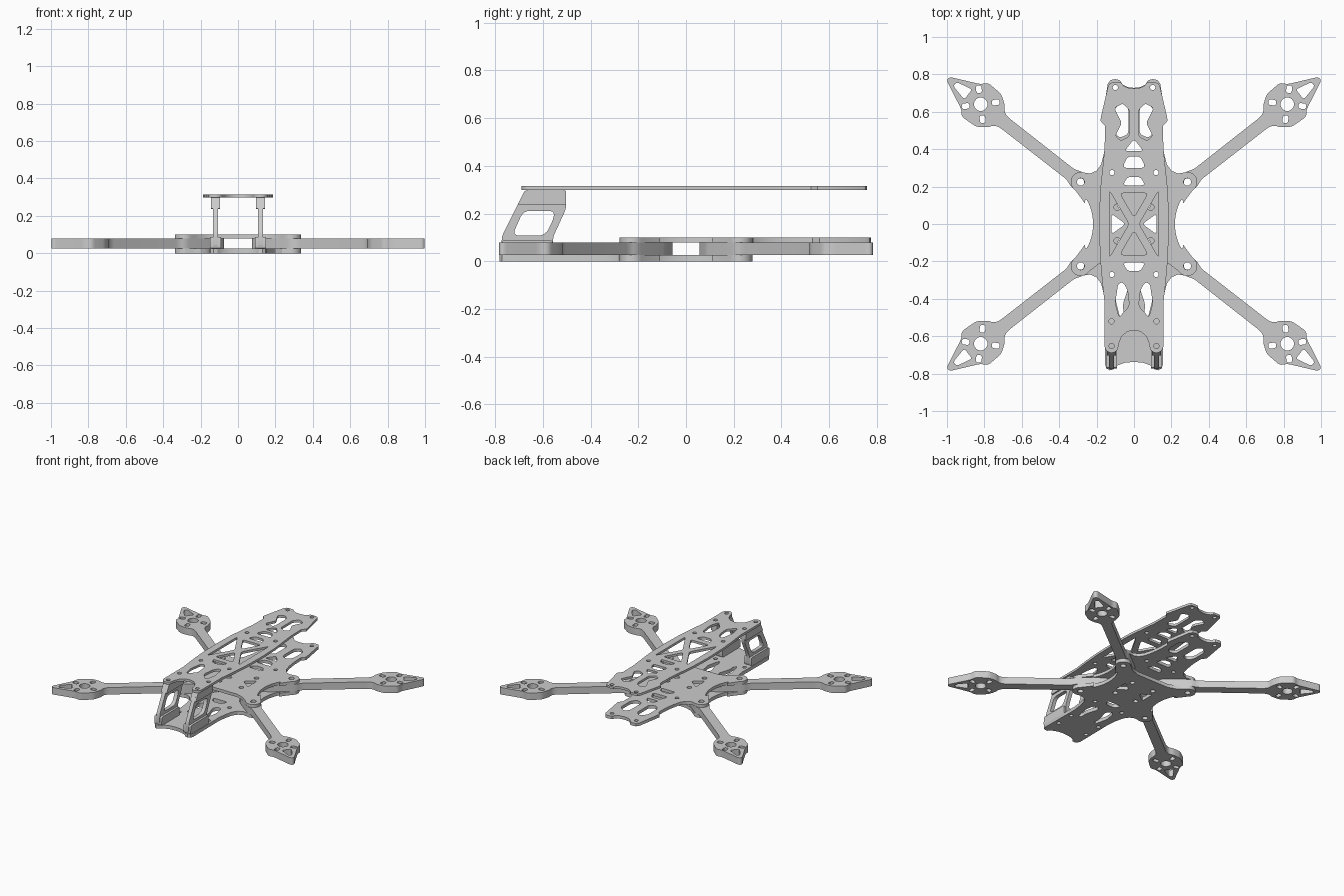
import bpy, bmesh, math
from mathutils import Vector

if "Cube" in bpy.data.objects:
    bpy.data.objects.remove(bpy.data.objects["Cube"])


def rounded(pts, r=0.02, n=4):
    """Polygon with every corner eased by a small curve."""
    out, m = [], len(pts)
    for i in range(m):
        a, p, b = (Vector(pts[(i + k) % m]) for k in (-1, 0, 1))
        s = p + (a - p).normalized() * min(r, (a - p).length * 0.45)
        e = p + (b - p).normalized() * min(r, (b - p).length * 0.45)
        for k in range(n + 1):
            t = k / n
            out.append(s * (1 - t) ** 2 + p * 2 * t * (1 - t) + e * t * t)
    return out


def circle(x, y, r, n=20):
    return [(x + r * math.cos(2 * math.pi * i / n), y + r * math.sin(2 * math.pi * i / n)) for i in range(n)]


def arc(x, y, r, a0, a1, n=14):
    return [(x + r * math.cos(math.radians(a0 + (a1 - a0) * i / n)),
             y + r * math.sin(math.radians(a0 + (a1 - a0) * i / n))) for i in range(n + 1)]


def flip_x(pts):
    return [(-p[0], p[1]) for p in pts]


def flip_y(pts):
    return [(p[0], -p[1]) for p in pts]


def both(*shapes):
    return [s for h in shapes for s in (h, flip_x(h))]


def close(half):
    """Full outline from a right half that starts and ends on x = 0."""
    return half + flip_x(half)[-2:0:-1]


def pair(x, y, r):
    return both(circle(x, y, r))


def sheet(name, loops, lo, hi, sideways=False):
    """Flat part: first loop is the outline, the rest are cutouts."""
    cu = bpy.data.curves.new(name, 'CURVE')
    cu.dimensions, cu.fill_mode, cu.extrude = '2D', 'BOTH', (hi - lo) / 2
    for pts in loops:
        sp = cu.splines.new('POLY')
        sp.points.add(len(pts) - 1)
        for q, p in zip(sp.points, pts):
            q.co = (p[0], p[1], 0, 1)
        sp.use_cyclic_u = True
    ob = bpy.data.objects.new(name, cu)
    bpy.context.collection.objects.link(ob)
    mid = (lo + hi) / 2
    if sideways:
        ob.rotation_euler = (math.pi / 2, 0, math.pi / 2)
        ob.location.x = mid
    else:
        ob.location.z = mid
    bpy.ops.object.select_all(action='DESELECT')
    ob.select_set(True)
    bpy.context.view_layer.objects.active = ob
    bpy.ops.object.convert(target='MESH')
    ob = bpy.context.object
    bm = bmesh.new()
    bm.from_mesh(ob.data)
    bmesh.ops.remove_doubles(bm, verts=bm.verts, dist=0.0002)
    bmesh.ops.recalc_face_normals(bm, faces=bm.faces)
    bm.to_mesh(ob.data)
    bm.free()
    bpy.ops.object.shade_smooth_by_angle(angle=math.radians(30))
    return ob


# Hub edge shared by the two lower plates: lobes over the arm screws
LX, LY, LR = 0.285, 0.225, 0.053
waist = rounded([(0.262, -0.15), (0.228, -0.08), (0.216, 0), (0.228, 0.08), (0.262, 0.15)], 0.04)
hub = ([(0, -0.195), (0.13, -0.195), (0.19, -0.215), (0.235, -0.25)]
       + arc(LX, LY * -1, LR, -125, 55) + waist + arc(LX, LY, LR, -55, 110)
       + [(0.235, 0.27), (0.2, 0.285), (0.175, 0.32), (0.16, 0.38)])
side_tri = rounded([(0.12, 0.055), (0.12, -0.055), (0.045, 0)])
hub_holes = (both(side_tri) + pair(LX, LY, 0.02) + pair(LX, -LY, 0.02)
             + pair(0.09, 0.09, 0.017) + pair(0.09, -0.09, 0.017))
slot_near = rounded([(-0.06, 0.207), (0.06, 0.207), (0.035, 0.252), (-0.035, 0.252)])
slot_far = rounded([(-0.062, 0.3), (0.062, 0.3), (0.035, 0.362), (-0.035, 0.362)], 0.025)
arch = rounded([(-0.05, 0.39), (0.05, 0.39), (0, 0.455)])

# Middle plate, reaching to the back
mid_half = hub + [(0.15, 0.45), (0.148, 0.53), (0.172, 0.56), (0.14, 0.75), (0.125, 0.77), (0.1, 0.775),
                  (0.075, 0.768), (0.06, 0.745), (0.035, 0.732), (0, 0.728)]
sheet("middle_plate", [close(mid_half), slot_near, slot_far, arch] + hub_holes
      + pair(0.118, 0.275, 0.014) + pair(0.1, 0.73, 0.014)
      + both(rounded([(0.03, 0.48), (0.03, 0.62), (0.065, 0.65), (0.11, 0.61), (0.11, 0.5), (0.08, 0.46)])),
      0.078, 0.1)

# Bottom plate, reaching to the front
bot_half = hub + [(0.152, 0.45), (0.155, 0.75), (0.147, 0.772), (0.13, 0.782), (0.11, 0.778),
                  (0.09, 0.757), (0.05, 0.742), (0, 0.737)]
front_slot = rounded([(0.03, 0.34), (0.06, 0.31), (0.085, 0.32), (0.1, 0.4), (0.075, 0.5), (0.055, 0.48), (0.06, 0.43)])
bot = ([close(bot_half), slot_near] + hub_holes + both(front_slot) + pair(0.118, 0.27, 0.014)
       + pair(0.12, 0.52, 0.014) + pair(0.12, 0.65, 0.014))
sheet("bottom_plate", [flip_y(s) for s in bot], 0.0, 0.026)

# Top plate
top_half = ([(0, -0.568), (0.035, -0.575), (0.065, -0.6), (0.082, -0.64)]
            + arc(0.12, -0.652, 0.037, 200, 360, 10)
            + [(0.157, -0.42), (0.17, -0.31), (0.181, -0.18), (0.187, 0), (0.181, 0.18), (0.168, 0.3), (0.157, 0.4),
               (0.155, 0.525), (0.18, 0.552), (0.176, 0.575), (0.138, 0.74), (0.128, 0.753), (0.11, 0.758),
               (0.07, 0.757), (0.055, 0.738), (0.03, 0.727), (0, 0.725)])
centre_tri = rounded([(-0.075, 0.165), (0.075, 0.165), (0, 0.035)])
top_side = rounded([(0.132, 0.18), (0.132, -0.18), (0.027, 0)])
rear_slot = rounded([(0.025, 0.47), (0.025, 0.61), (0.06, 0.645), (0.105, 0.62), (0.065, 0.54), (0.1, 0.47), (0.07, 0.445)], 0.015)
fr = rounded([(0.025, -0.44), (0.035, -0.35), (0.06, -0.31), (0.085, -0.32), (0.1, -0.42), (0.08, -0.5), (0.055, -0.47)])
sheet("top_plate", [close(top_half), centre_tri, flip_y(centre_tri), slot_near, flip_y(slot_near), slot_far, arch]
      + both(top_side, rear_slot, fr) + pair(0.118, 0.275, 0.014) + pair(0.118, -0.27, 0.014)
      + pair(0.1, 0.73, 0.014) + pair(0.12, -0.52, 0.014) + pair(0.12, -0.652, 0.014),
      0.298, 0.315)

# Arms: drawn along their own axis, then turned and mirrored into each corner
A = math.radians(38)
MC = 1.04
arm_half = [(1.262, 0.012), (1.105, 0.085), (1.08, 0.115), (0.985, 0.11), (0.935, 0.075), (0.915, 0.046), (0.885, 0.035),
            (0.43, 0.034), (0.39, 0.05), (0.2, 0.05), (0.1, 0.012)]
arm_outline = rounded(arm_half + flip_y(arm_half)[::-1], 0.02)
arm_loops = [arm_outline, circle(MC, 0, 0.036, 28), circle(0.363, 0, 0.02),
             rounded([(1.125, 0.034), (1.125, -0.034), (1.215, -0.014), (1.215, 0.014)], 0.015)]
for k in range(4):
    d = Vector((math.cos(math.pi / 4 + k * math.pi / 2), math.sin(math.pi / 4 + k * math.pi / 2)))
    n = Vector((-d.y, d.x))
    arm_loops.append(rounded([Vector((MC, 0)) + d * r + n * w for r, w in
                              ((0.06, -0.015), (0.102, -0.015), (0.102, 0.015), (0.06, 0.015))], 0.014))
for sx, ns in ((1, "right"), (-1, "left")):
    for sy, nf in ((1, "back"), (-1, "front")):
        loops = [[(sx * (p[0] * math.cos(A) - p[1] * math.sin(A)), sy * (p[0] * math.sin(A) + p[1] * math.cos(A)))
                  for p in s] for s in arm_loops]
        sheet(f"{nf}_{ns}_arm", loops, 0.026, 0.078)

# Camera mount side frames with thicker feet and heads
frame = rounded([(-0.775, 0.026), (-0.772, 0.105), (-0.675, 0.298), (-0.502, 0.298), (-0.502, 0.222), (-0.558, 0.1), (-0.558, 0.026)])
window = rounded([(-0.728, 0.108), (-0.682, 0.212), (-0.552, 0.212), (-0.556, 0.175), (-0.59, 0.108)], 0.03)
head = [(-0.706, 0.236), (-0.675, 0.298), (-0.502, 0.298), (-0.502, 0.236)]
foot = [(-0.774, 0.026), (-0.77, 0.088), (-0.56, 0.088), (-0.56, 0.026)]
for s, ns in ((1, "right"), (-1, "left")):
    for part, loops, w in (("frame", [frame, window], 0.014), ("head", [rounded(head, 0.01)], 0.024),
                           ("foot", [rounded(foot, 0.01)], 0.03)):
        sheet(f"{ns}_camera_mount_{part}", loops, s * 0.12 - w, s * 0.12 + w, True)
